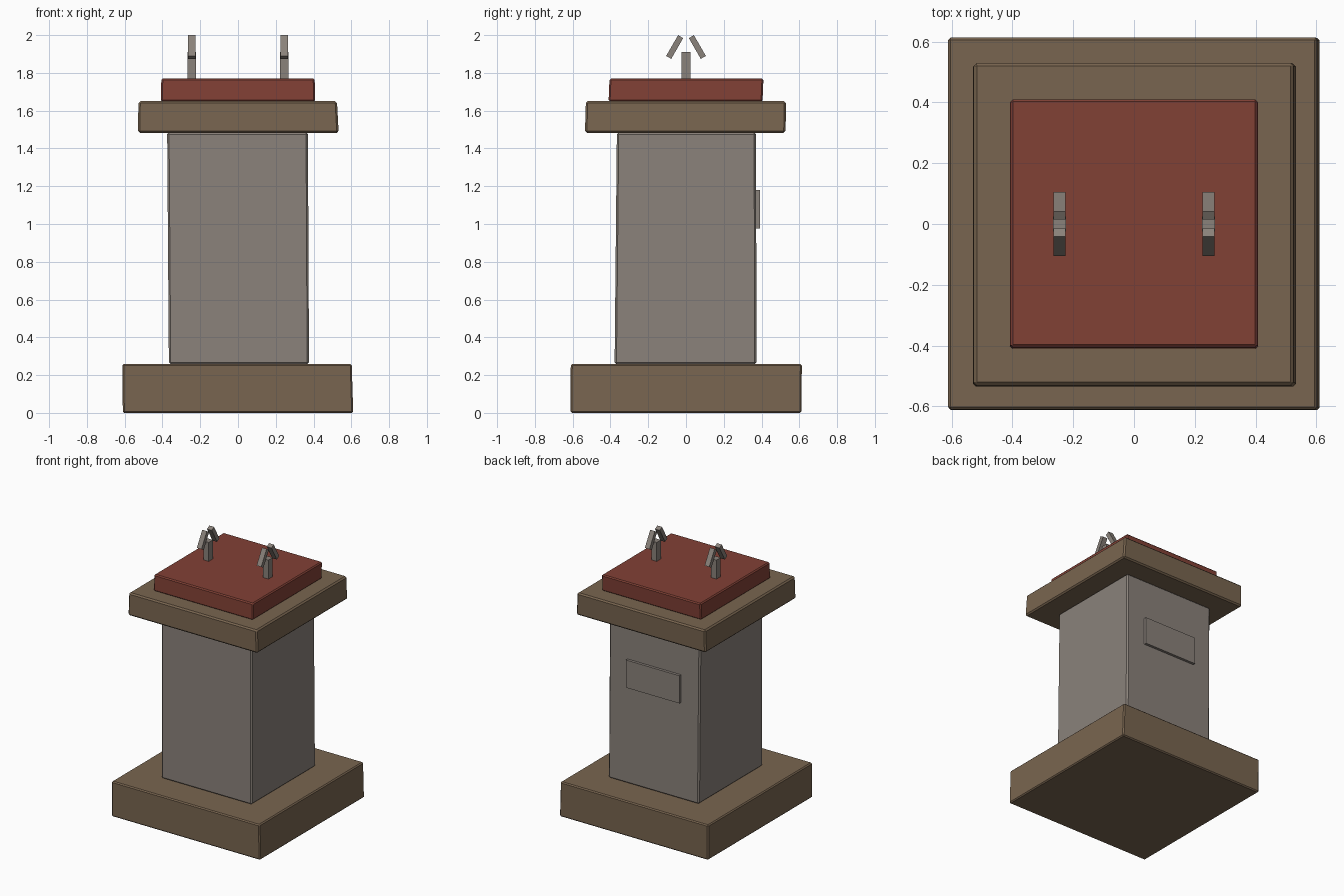
import bpy, bmesh, math

if "Cube" in bpy.data.objects:
    bpy.data.objects.remove(bpy.data.objects["Cube"])


def material(name, rgb):
    m = bpy.data.materials.new(name)
    m.diffuse_color = (*rgb, 1)
    m.use_nodes = True
    m.node_tree.nodes["Principled BSDF"].inputs["Base Color"].default_value = m.diffuse_color
    return m


BROWN = material("brown_stone", (0.190, 0.130, 0.079))
GREY = material("grey_stone", (0.255, 0.223, 0.197))
RED = material("red_cloth", (0.222, 0.052, 0.036))


def block(name, mat, z0, z1, low, high, bevel=0.0):
    """Slightly uneven block; low and high are (x0, x1, y0, y1)."""
    bm = bmesh.new()
    bmesh.ops.create_cube(bm, size=2)
    for v in bm.verts:
        r = high if v.co.z > 0 else low
        v.co = (r[1] if v.co.x > 0 else r[0],
                r[3] if v.co.y > 0 else r[2],
                z1 if v.co.z > 0 else z0)
    if bevel:
        bmesh.ops.bevel(bm, geom=bm.edges[:], offset=bevel, segments=1,
                        affect='EDGES', clamp_overlap=True)
    me = bpy.data.meshes.new(name)
    bm.to_mesh(me)
    bm.free()
    me.materials.append(mat)
    ob = bpy.data.objects.new(name, me)
    bpy.context.collection.objects.link(ob)
    return ob


# Pedestal, column and cap
block("base", BROWN, 0.0, 0.26, (-0.61, 0.61, -0.612, 0.612),
      (-0.611, 0.602, -0.61, 0.613), 0.008)
block("column", GREY, 0.258, 1.485, (-0.366, 0.376, -0.378, 0.374),
      (-0.375, 0.37, -0.366, 0.37), 0.01)
block("cap", BROWN, 1.483, 1.65, (-0.53, 0.533, -0.535, 0.527),
      (-0.527, 0.524, -0.53, 0.53), 0.01)

# Red top slab
block("top_slab", RED, 1.648, 1.77, (-0.408, 0.408, -0.41, 0.405),
      (-0.406, 0.406, -0.405, 0.41), 0.008)

# Plaque on the back of the column
r = (-0.22, 0.22, 0.36, 0.391)
block("back_plaque", GREY, 0.975, 1.18, r, r)

# Two little uprights, each with a pair of leaning bars
for side, x in (("left", -0.245), ("right", 0.245)):
    r = (x - 0.022, x + 0.022, -0.025, 0.025)
    block(side + "_post", GREY, 1.765, 1.91, r, r)
    for end, s in (("front", -1), ("back", 1)):
        r = (-0.019, 0.019, -0.0155, 0.0155)
        bar = block(f"{side}_{end}_bar", GREY, -0.0635, 0.0635, r, r)
        bar.location = (x, s * 0.06, 1.937)
        bar.rotation_euler.x = s * math.radians(30)
